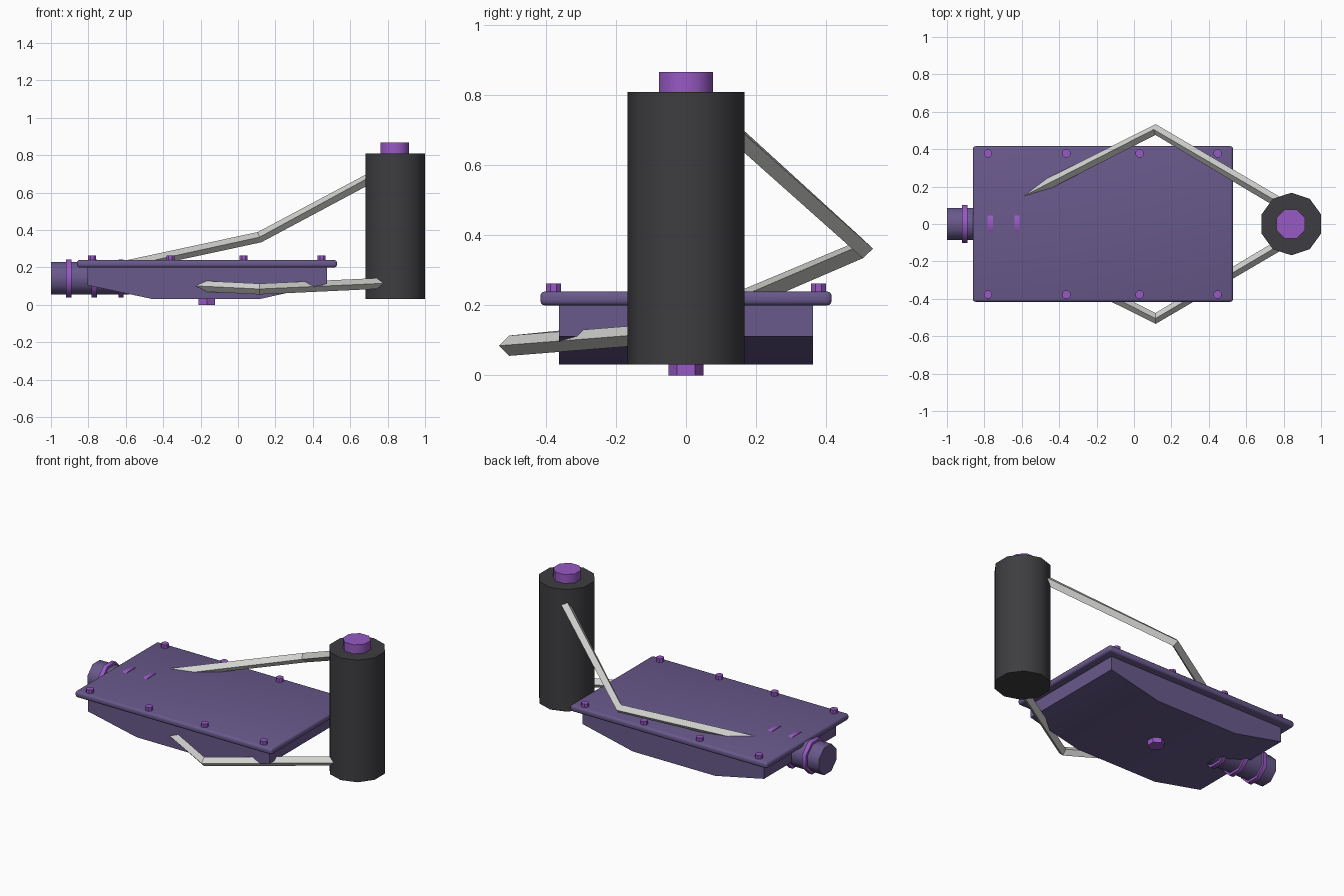
import bpy, bmesh, math
from mathutils import Matrix, Vector

cube = bpy.data.objects.get("Cube")
if cube:
    bpy.data.objects.remove(cube, do_unlink=True)


def material(name, rgb):
    m = bpy.data.materials.new(name)
    m.use_nodes = True
    m.diffuse_color = (*rgb, 1)
    m.node_tree.nodes["Principled BSDF"].inputs["Base Color"].default_value = (*rgb, 1)
    return m


MUTED = material("muted_purple", (0.14, 0.10, 0.26))
BRIGHT = material("bright_purple", (0.31, 0.10, 0.55))
DARK = material("charcoal", (0.048, 0.046, 0.052))
METAL = material("light_grey_metal", (0.64, 0.64, 0.62))


def smooth(ob, angle):
    bpy.ops.object.select_all(action="DESELECT")
    ob.select_set(True)
    bpy.context.view_layer.objects.active = ob
    bpy.ops.object.shade_smooth_by_angle(angle=math.radians(angle))


def finish(bm, name, mat, angle=None):
    bmesh.ops.recalc_face_normals(bm, faces=bm.faces)
    me = bpy.data.meshes.new(name)
    bm.to_mesh(me)
    bm.free()
    me.materials.append(mat)
    ob = bpy.data.objects.new(name, me)
    bpy.context.collection.objects.link(ob)
    if angle:
        smooth(ob, angle)
    return ob


def cylinder(name, mat, sides, radius, start, end, spin=0, angle=None):
    """Prism between two points, spun about its own axis."""
    start, end = Vector(start), Vector(end)
    axis = end - start
    turn = Matrix.Rotation(math.pi / 2, 4, "Y") if abs(axis.x) > 0 else Matrix()
    place = Matrix.Translation((start + end) / 2) @ turn @ Matrix.Rotation(spin, 4, "Z")
    bm = bmesh.new()
    bmesh.ops.create_cone(bm, cap_ends=True, segments=sides, radius1=radius,
                          radius2=radius, depth=axis.length, matrix=place)
    return finish(bm, name, mat, angle)


def rod(name, points, radius):
    """Bent bar with a diamond section."""
    cu = bpy.data.curves.new(name, "CURVE")
    cu.dimensions = "3D"
    cu.twist_mode = "Z_UP"
    cu.bevel_depth = radius
    cu.bevel_resolution = 0
    cu.use_fill_caps = True
    sp = cu.splines.new("POLY")
    sp.points.add(len(points) - 1)
    for p, co in zip(sp.points, points):
        p.co = (*co, 1)
    sp.use_smooth = False
    cu.materials.append(METAL)
    ob = bpy.data.objects.new(name, cu)
    bpy.context.collection.objects.link(ob)
    bpy.ops.object.select_all(action="DESELECT")
    ob.select_set(True)
    bpy.context.view_layer.objects.active = ob
    bpy.ops.object.convert(target="MESH")


# Pan body: side profile extruded across the width
profile = [(-0.805, 0.21), (-0.805, 0.105), (-0.46, 0.032),
           (0.12, 0.032), (0.475, 0.112), (0.475, 0.21)]
bm = bmesh.new()
face = bm.faces.new([bm.verts.new((x, -0.363, z)) for x, z in profile])
side = bmesh.ops.extrude_face_region(bm, geom=[face])
bmesh.ops.translate(bm, vec=(0, 0.726, 0),
                    verts=[g for g in side["geom"] if isinstance(g, bmesh.types.BMVert)])
finish(bm, "pan_body", MUTED, 40)

# Lid plate with rounded rim
bm = bmesh.new()
bmesh.ops.create_cube(bm, size=1, matrix=Matrix.Translation((-0.166, 0, 0.22))
                      @ Matrix.Diagonal((1.39, 0.832, 0.04, 1)))
bmesh.ops.bevel(bm, geom=bm.edges[:], offset=0.014, segments=3, profile=0.5, affect="EDGES")
finish(bm, "lid_plate", MUTED, 40)

# Lid bolts and drain plug
for y in (-0.378, 0.378):
    for i, x in enumerate((-0.78, -0.362, 0.03, 0.447)):
        cylinder(f"lid_bolt_{'front' if y < 0 else 'back'}_{i + 1}", BRIGHT, 8, 0.023,
                 (x, y, 0.23), (x, y, 0.263), math.pi / 8)
cylinder("drain_plug", BRIGHT, 6, 0.05, (-0.167, 0, 0), (-0.167, 0, 0.05))

# Inlet pipe with clamp rings
cylinder("inlet_pipe", MUTED, 8, 0.094, (-1, 0, 0.142), (-0.58, 0, 0.142), math.pi / 8, 50)
for i, x in enumerate((-0.905, -0.768, -0.625)):
    cylinder(f"clamp_ring_{i + 1}", BRIGHT, 8, 0.11,
             (x - 0.014, 0, 0.142), (x + 0.014, 0, 0.142), math.pi / 8, 50)

# Upright canister and its cap
cylinder("canister", DARK, 10, 0.167, (0.841, 0, 0.032), (0.841, 0, 0.81), angle=50)
cylinder("canister_cap", BRIGHT, 8, 0.083, (0.838, 0, 0.8), (0.838, 0, 0.867), math.pi / 8, 50)

# Bent link rods
rod("back_rod", [(-0.64, 0.124, 0.2), (0.115, 0.505, 0.362), (0.8, 0.1, 0.727)], 0.029)
rod("front_rod", [(-0.45, -0.22, 0.113), (0.115, -0.505, 0.085), (0.8, -0.1, 0.117)], 0.029)
